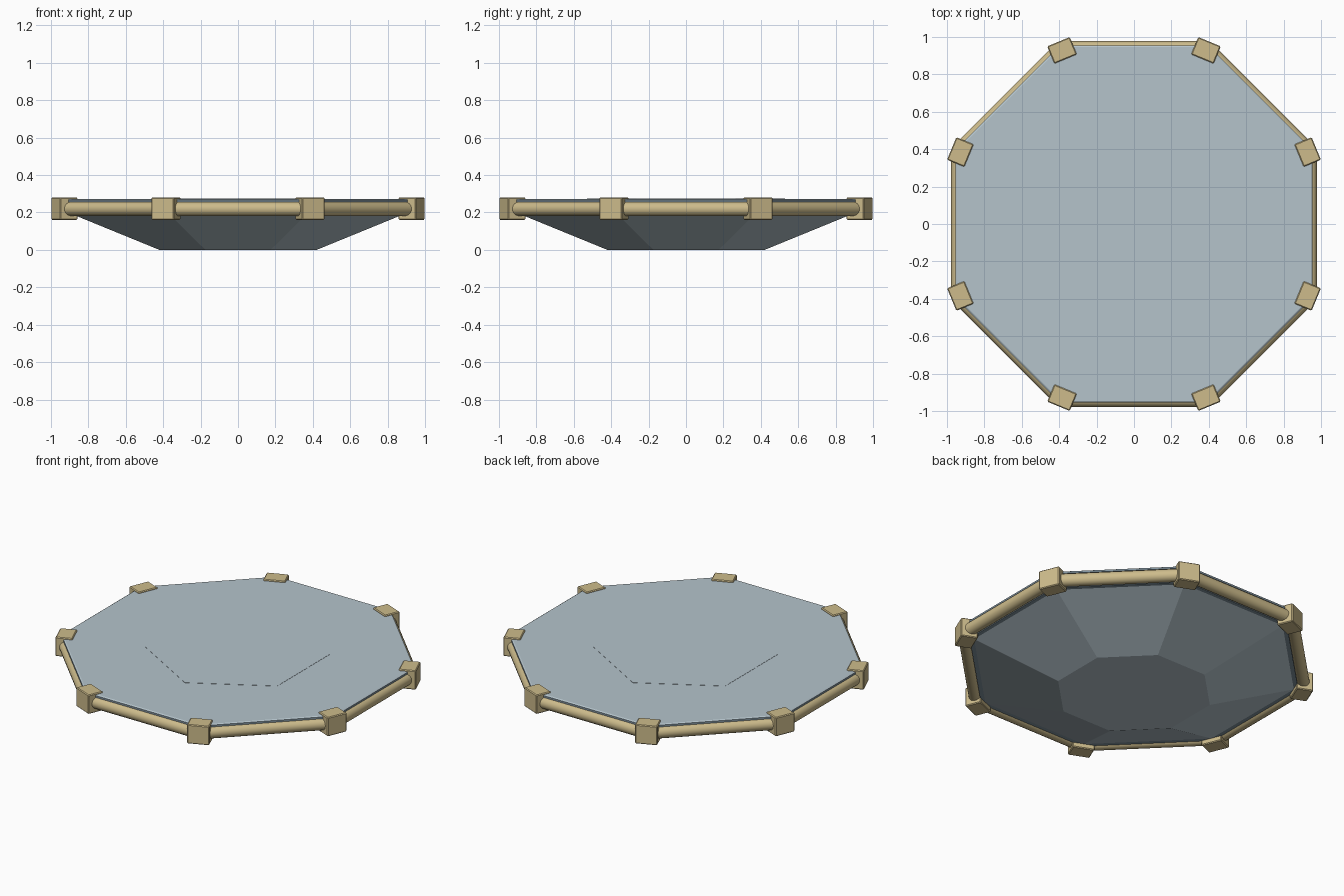
import bpy
import math
from mathutils import Vector

cube = bpy.data.objects.get("Cube")
if cube:
    bpy.data.objects.remove(cube, do_unlink=True)


def material(name, rgb):
    m = bpy.data.materials.new(name)
    m.use_nodes = True
    color = (*rgb, 1.0)
    m.diffuse_color = color
    m.node_tree.nodes["Principled BSDF"].inputs["Base Color"].default_value = color
    return m


pale_blue = material("pale blue", (0.46, 0.55, 0.60))
steel_blue = material("steel blue", (0.22, 0.29, 0.34))
sand = material("sand", (0.61, 0.50, 0.26))

SIDES = 8
STEP = math.tau / SIDES
APOTHEM = math.cos(STEP / 2)


def finish(obj, name, mat):
    obj.name = name
    obj.data.materials.append(mat)
    return obj


def prism(name, sides, low, high, z0, z1, turn, mat):
    """Straight or tapered prism; low and high are corner radii."""
    bpy.ops.mesh.primitive_cone_add(
        vertices=sides, radius1=low, radius2=high, depth=z1 - z0,
        location=(0, 0, (z0 + z1) / 2))
    obj = bpy.context.object
    # put corners at a known angle regardless of the primitive's start
    v = obj.data.vertices[0].co
    spin = turn - math.atan2(v.y, v.x)
    c, s = math.cos(spin), math.sin(spin)
    for vert in obj.data.vertices:
        x, y = vert.co.x, vert.co.y
        vert.co.x, vert.co.y = x * c - y * s, x * s + y * c
    return finish(obj, name, mat)


def octagon(name, low, high, z0, z1, mat):
    """Octagon measured to its flat sides."""
    return prism(name, SIDES, low / APOTHEM, high / APOTHEM, z0, z1, STEP / 2, mat)


# Faceted bowl, rim and deck
octagon("bowl", 0.42, 0.885, 0.0, 0.19, pale_blue)
octagon("rim_core", 0.91, 0.91, 0.19, 0.256, steel_blue)
octagon("rim_lip", 0.955, 0.955, 0.256, 0.268, steel_blue)
octagon("deck", 0.955, 0.947, 0.268, 0.273, pale_blue)
prism("center_panel", 6, 0.53, 0.53, 0.268, 0.2742, math.pi / 2, pale_blue)

# Rails between the corner blocks
RAIL_Z = 0.219
rail_corner = 0.94 / APOTHEM


def corner(i, radius, z):
    a = STEP * (i + 0.5)
    return Vector((radius * math.cos(a), radius * math.sin(a), z))


for i in range(SIDES):
    a, b = corner(i, rail_corner, RAIL_Z), corner(i + 1, rail_corner, RAIL_Z)
    bpy.ops.mesh.primitive_cylinder_add(
        vertices=16, radius=0.038, depth=(b - a).length - 0.04, location=(a + b) / 2)
    rail = finish(bpy.context.object, f"rail_{i + 1}", sand)
    rail.rotation_euler = (b - a).to_track_quat("Z", "Y").to_euler()
    bpy.ops.object.shade_smooth_by_angle(angle=math.radians(40))

# Corner blocks with softened edges
for i in range(SIDES):
    bpy.ops.mesh.primitive_cube_add(size=1, location=corner(i, 1.005, 0.221))
    block = finish(bpy.context.object, f"corner_block_{i + 1}", sand)
    block.scale = (0.10, 0.13, 0.12)
    bpy.ops.object.transform_apply(location=False, rotation=False, scale=True)
    block.rotation_euler.z = STEP * (i + 0.5)
    bevel = block.modifiers.new("soft_edges", "BEVEL")
    bevel.width = 0.005
    bevel.segments = 1
